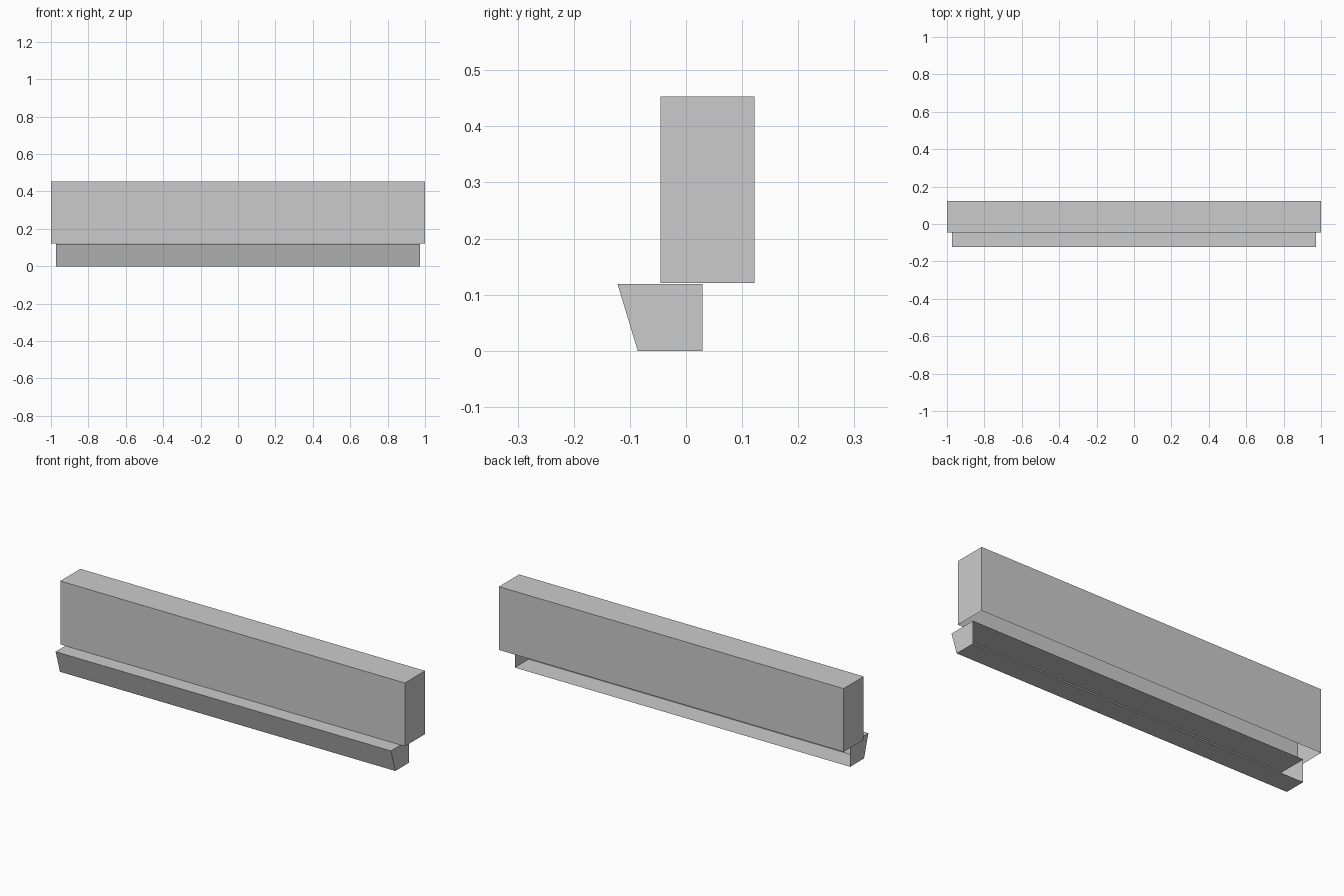
import bpy
import bmesh

cube = bpy.data.objects.get("Cube")
if cube:
    bpy.data.objects.remove(cube, do_unlink=True)

# Single plain finish
grey = bpy.data.materials.new("light_grey")
grey.use_nodes = True
colour = (0.6, 0.6, 0.6, 1.0)
grey.diffuse_color = colour
grey.node_tree.nodes["Principled BSDF"].inputs["Base Color"].default_value = colour


def open_shell(name, profile, half_length, open_side):
    """Extrude a (y, z) profile along x and leave out one long side."""
    bm = bmesh.new()
    ends = [[bm.verts.new((x, y, z)) for y, z in profile]
            for x in (-half_length, half_length)]
    for ring in ends:
        bm.faces.new(ring)
    for i in range(len(profile)):
        j = (i + 1) % len(profile)
        bm.faces.new((ends[0][i], ends[0][j], ends[1][j], ends[1][i]))
    bmesh.ops.recalc_face_normals(bm, faces=bm.faces)
    side = [f for f in bm.faces if f.normal.dot(open_side) > 0.99]
    bmesh.ops.delete(bm, geom=side, context='FACES_ONLY')
    mesh = bpy.data.meshes.new(name)
    bm.to_mesh(mesh)
    bm.free()
    mesh.materials.append(grey)
    obj = bpy.data.objects.new(name, mesh)
    bpy.context.collection.objects.link(obj)
    return obj


# Tall upper casing, open underneath
open_shell("upper_casing",
           [(-0.045, 0.121), (0.122, 0.121), (0.122, 0.453), (-0.045, 0.453)],
           1.0, (0, 0, -1))

# Lower trough with a sloping front, open at the back
open_shell("lower_trough",
           [(-0.086, 0), (0.029, 0), (0.029, 0.119), (-0.122, 0.119)],
           0.973, (0, 1, 0))
